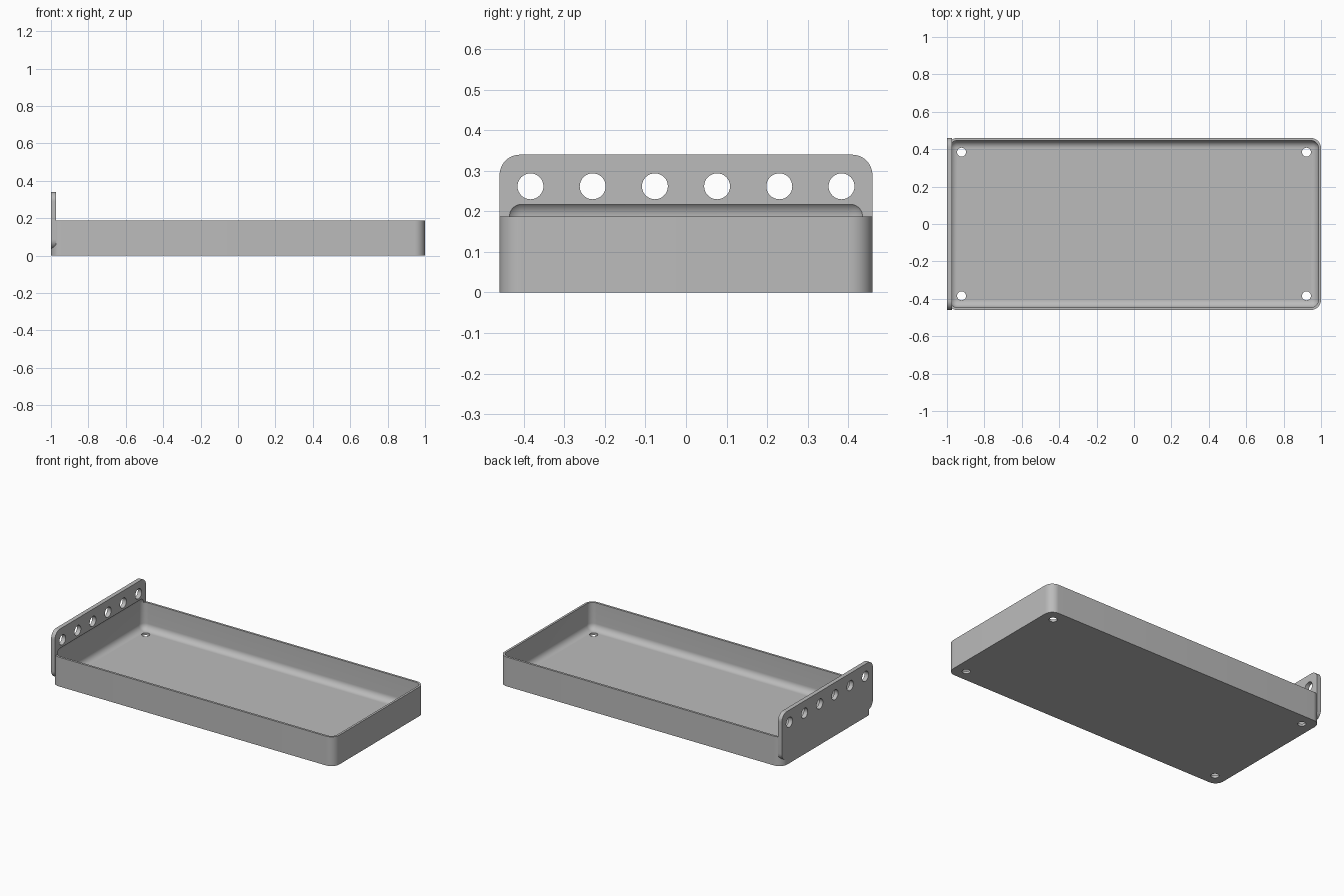
import bpy, bmesh, math
from mathutils import Matrix

if "Cube" in bpy.data.objects:
    bpy.data.objects.remove(bpy.data.objects["Cube"])

grey = bpy.data.materials.new("light grey")
grey.use_nodes = True
COLOUR = (0.5, 0.5, 0.5, 1)
grey.diffuse_color = COLOUR
grey.node_tree.nodes["Principled BSDF"].inputs["Base Color"].default_value = COLOUR


def make_object(name, bm):
    bmesh.ops.recalc_face_normals(bm, faces=bm.faces[:])
    mesh = bpy.data.meshes.new(name)
    bm.to_mesh(mesh)
    bm.free()
    mesh.materials.append(grey)
    obj = bpy.data.objects.new(name, mesh)
    bpy.context.collection.objects.link(obj)
    return obj


def rounded_box(name, low, high, radius, axes, segments=12):
    """Box whose edges along the given axes are rounded."""
    bm = bmesh.new()
    size = [h - l for l, h in zip(low, high)]
    mid = [(h + l) / 2 for l, h in zip(low, high)]
    bmesh.ops.create_cube(bm, size=1, matrix=Matrix.Translation(mid) @ Matrix.Diagonal((*size, 1)))
    edges = [e for e in bm.edges
             if any(abs((e.verts[0].co - e.verts[1].co)[a]) > 1e-4 for a in axes)]
    bmesh.ops.bevel(bm, geom=edges, offset=radius, segments=segments, profile=0.5, affect='EDGES')
    return make_object(name, bm)


def drills(name, centres, radius, depth, rotation=Matrix()):
    """Set of cylinders used to drill holes."""
    bm = bmesh.new()
    for c in centres:
        bmesh.ops.create_cone(bm, cap_ends=True, segments=32, radius1=radius, radius2=radius,
                              depth=depth, matrix=Matrix.Translation(c) @ rotation)
    return make_object(name, bm)


def combine(target, tool, operation):
    mod = target.modifiers.new(tool.name, 'BOOLEAN')
    mod.operation = operation
    mod.solver = 'EXACT'
    mod.object = tool
    bpy.context.view_layer.objects.active = target
    bpy.ops.object.modifier_apply(modifier=mod.name)
    bpy.data.objects.remove(tool)


# Tray body with rounded upright corners, joined to the end plate
tray = rounded_box("tray", (-1, -0.46, 0), (1, 0.46, 0.187), 0.055, [2])
plate = rounded_box("end_plate", (-1, -0.46, 0.035), (-0.973, 0.46, 0.34), 0.05, [0])
combine(tray, plate, 'UNION')

# Hollow with rounded edges, which also bites a shallow recess into the plate
hollow = rounded_box("hollow", (-0.986, -0.446, 0.015), (0.986, 0.446, 0.228), 0.04, [0, 1, 2])
combine(tray, hollow, 'DIFFERENCE')

# Row of six holes in the plate
row = [(-0.985, (i - 2.5) * 0.1535, 0.262) for i in range(6)]
combine(tray, drills("plate_drills", row, 0.032, 0.1, Matrix.Rotation(math.pi / 2, 4, 'Y')), 'DIFFERENCE')

# Four holes through the floor
corners = [(x, y, 0) for x in (-0.922, 0.922) for y in (-0.384, 0.384)]
combine(tray, drills("floor_drills", corners, 0.024, 0.1), 'DIFFERENCE')

# Smooth rounded areas, crisp edges elsewhere
bpy.ops.object.select_all(action='DESELECT')
tray.select_set(True)
bpy.context.view_layer.objects.active = tray
bpy.ops.object.shade_smooth_by_angle(angle=math.radians(30))
